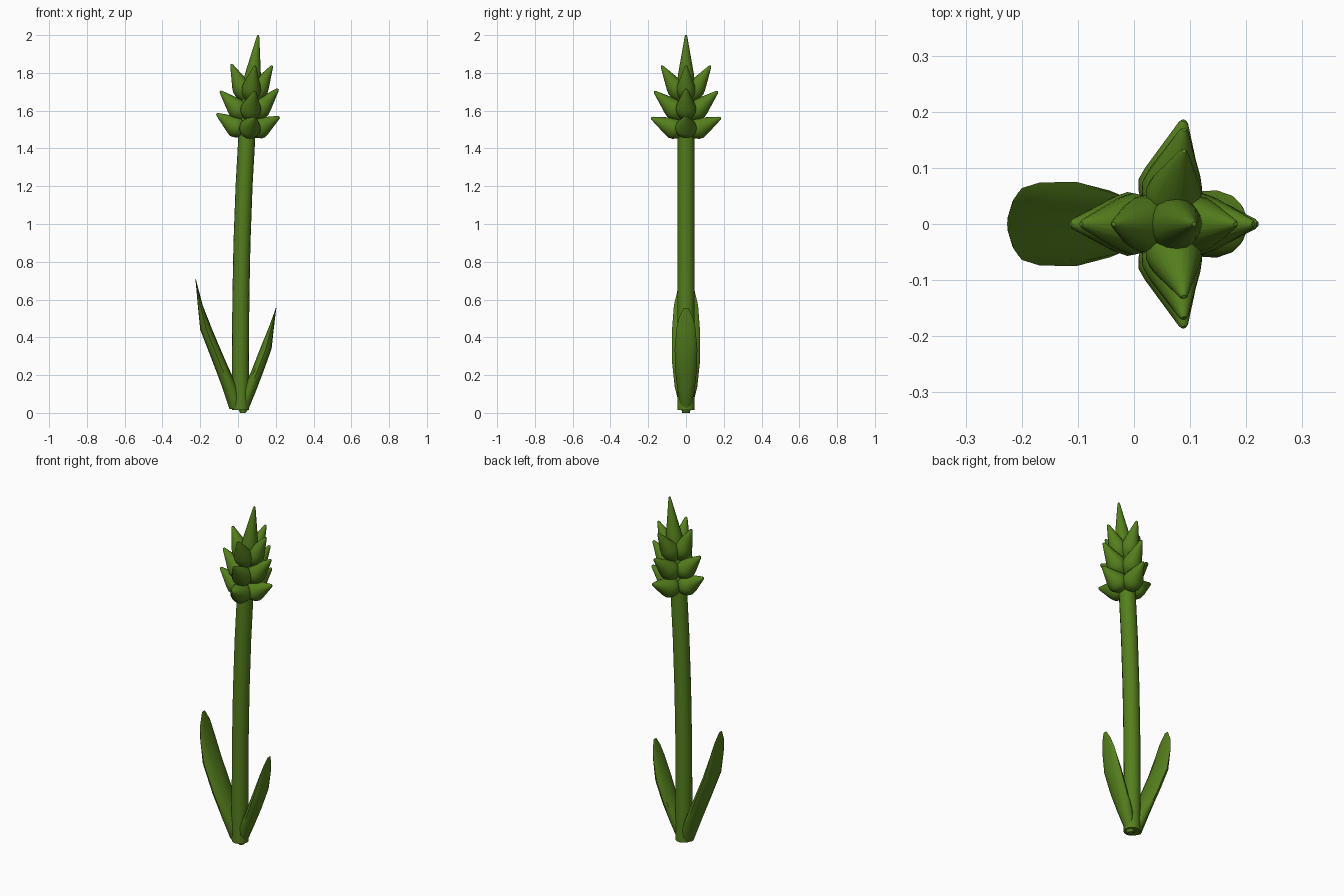
import bpy, bmesh, math
from mathutils import Vector

if "Cube" in bpy.data.objects:
    bpy.data.objects.remove(bpy.data.objects["Cube"])

green = bpy.data.materials.new("leaf_green")
green.diffuse_color = (0.09, 0.21, 0.012, 1)
green.use_nodes = True
green.node_tree.nodes["Principled BSDF"].inputs["Base Color"].default_value = green.diffuse_color


def loft(name, rings, angle=35):
    """Skin a list of point rings into a closed solid."""
    bm = bmesh.new()
    rows = [[bm.verts.new(p) for p in ring] for ring in rings]
    n = len(rows[0])
    for a, b in zip(rows, rows[1:]):
        for i in range(n):
            j = (i + 1) % n
            bm.faces.new((a[i], a[j], b[j], b[i]))
    bm.faces.new(rows[0][::-1])
    bm.faces.new(rows[-1])
    bmesh.ops.recalc_face_normals(bm, faces=bm.faces)
    mesh = bpy.data.meshes.new(name)
    bm.to_mesh(mesh)
    bm.free()
    mesh.materials.append(green)
    ob = bpy.data.objects.new(name, mesh)
    bpy.context.collection.objects.link(ob)
    bpy.ops.object.select_all(action='DESELECT')
    ob.select_set(True)
    bpy.context.view_layer.objects.active = ob
    bpy.ops.object.shade_smooth_by_angle(angle=math.radians(angle))
    return ob


def oval(cx, cy, z, rx, ry, n):
    return [(cx + rx * math.cos(2 * math.pi * i / n),
             cy + ry * math.sin(2 * math.pi * i / n), z) for i in range(n)]


# Pod-shaped bud: position along axis, share of the full radius
BUD = [(0, .45), (.1, .72), (.22, .94), (.33, 1), (.45, .88), (.97, .16), (1, .08)]


def bud(name, base, tip, radius):
    base, tip = Vector(base), Vector(tip)
    q = (tip - base).to_track_quat('Z', 'Y')
    length = (tip - base).length
    loft(name, [[base + q @ Vector(p) for p in
                 oval(0, 0, t * length, r * radius, r * radius, 16)] for t, r in BUD])


# Slightly bowed stem: height, centre x
STEM = [(.015, .014), (.3, .013), (.6, .015), (.9, .021), (1.2, .032),
        (1.45, .046), (1.6, .057), (1.72, .068)]
loft("stem", [oval(x, 0, z, .045, .045, 16) for z, x in STEM])

# Leaves: height, outer x, inner x, half width
LEFT = [(.02, -.045, .035, .03), (.14, -.085, -.005, .06), (.28, -.138, -.068, .075),
        (.44, -.2, -.136, .074), (.57, -.213, -.187, .064), (.65, -.22, -.208, .045),
        (.71, -.226, -.223, .013)]
RIGHT = [(0, .04, .01, .02), (.03, .06, .0, .028), (.12, .097, .025, .045),
         (.22, .135, .07, .057), (.34, .178, .117, .06), (.45, .19, .162, .05),
         (.51, .197, .184, .035), (.555, .203, .2, .012)]
for name, rows in (("left_leaf", LEFT), ("right_leaf", RIGHT)):
    loft(name, [oval((a + b) / 2, 0, z, abs(a - b) / 2, w, 12) for z, a, b, w in rows])

# Tiers of four buds: base z, base x, radius, left tip, right tip, side tip (y, z)
TIERS = [(1.482, .052, .057, (-.113, 1.583), (.22, 1.567), (.184, 1.562)),
         (1.562, .058, .055, (-.094, 1.703), (.213, 1.715), (.168, 1.702)),
         (1.655, .062, .051, (-.036, 1.847), (.181, 1.838), (.13, 1.838))]
for k, (z, x, r, lt, rt, st) in enumerate(TIERS, 1):
    bud(f"left_bud_{k}", (x - .014, 0, z), (lt[0], 0, lt[1]), r)
    bud(f"right_bud_{k}", (x + .014, 0, z), (rt[0], 0, rt[1]), r)
    for side, s in (("front", -1), ("back", 1)):
        bud(f"{side}_bud_{k}", (x, s * .012, z), (.089, s * st[0], st[1]), r)

# Top bud
bud("top_bud", (.058, 0, 1.63), (.107, 0, 2.0), .047)
